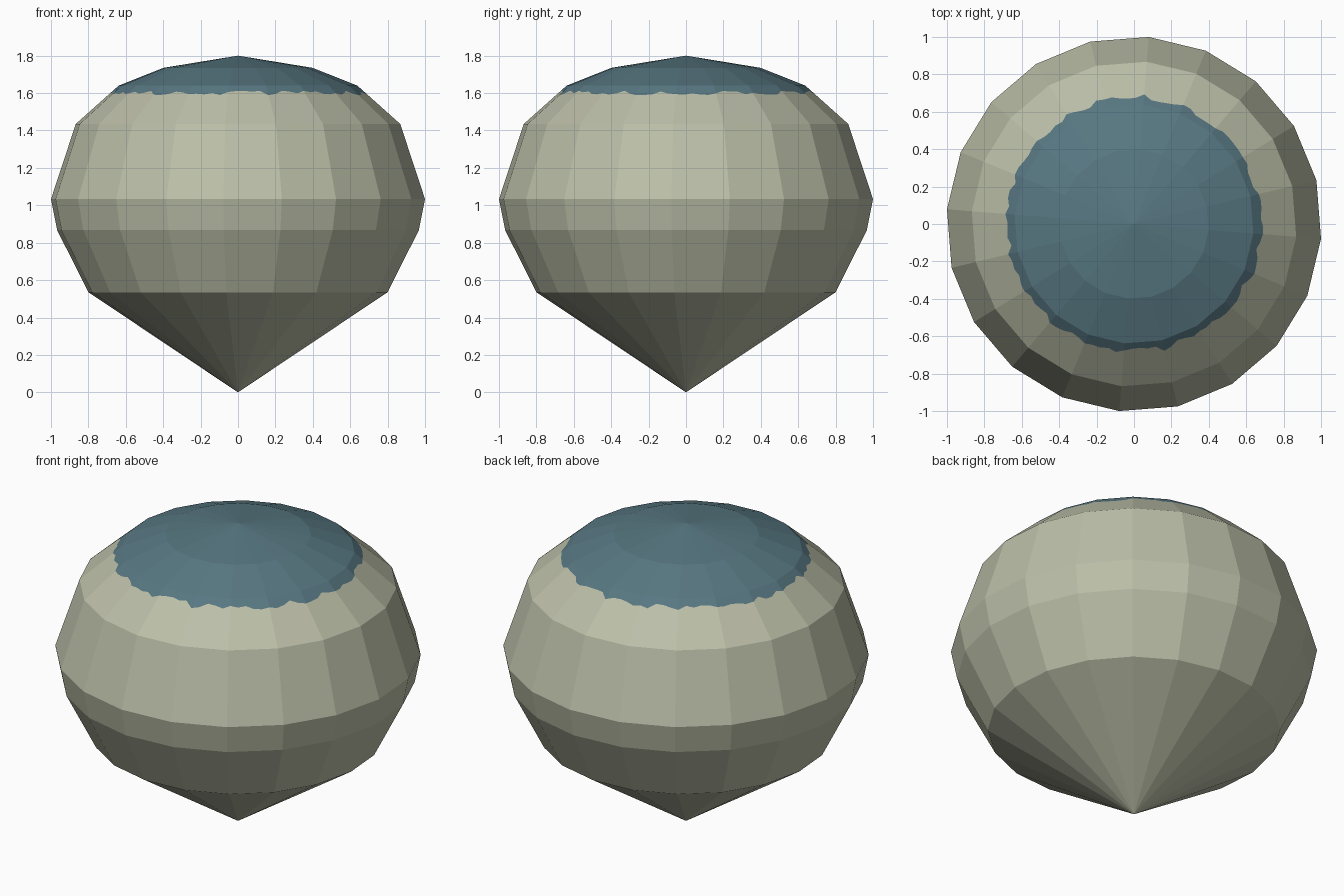
import bpy, bmesh, math, random

if "Cube" in bpy.data.objects:
    bpy.data.objects.remove(bpy.data.objects["Cube"])

random.seed(4)
SIDES = 20
OFFSET = math.radians(-4.5)
STEPS = 5          # wavy points per side on the colour boundary


def material(name, rgb):
    m = bpy.data.materials.new(name)
    m.diffuse_color = (*rgb, 1)
    m.use_nodes = True
    m.node_tree.nodes["Principled BSDF"].inputs["Base Color"].default_value = m.diffuse_color
    return m


def ring(bm, r, z):
    return [bm.verts.new((r * math.cos(OFFSET + math.tau * i / SIDES),
                          r * math.sin(OFFSET + math.tau * i / SIDES), z))
            for i in range(SIDES)]


def bridge(bm, a, b):
    for i in range(SIDES):
        j = (i + 1) % SIDES
        bm.faces.new((a[i], a[j], b[j], b[i]))


def finish(bm, name, mat):
    bm.normal_update()
    me = bpy.data.meshes.new(name)
    bm.to_mesh(me)
    bm.free()
    me.materials.append(mat)
    ob = bpy.data.objects.new(name, me)
    bpy.context.collection.objects.link(ob)


LOW, HIGH = (0.87, 1.435), (0.64, 1.64)   # shoulder band split by the colour line
ts = [0.81 + random.uniform(-0.06, 0.06) for _ in range(SIDES * STEPS)]


def boundary(bm):
    # ragged colour line lying in the flat shoulder facets
    pts = []
    for k, t in enumerate(ts):
        i, f = divmod(k, STEPS)
        f /= STEPS
        r = LOW[0] + (HIGH[0] - LOW[0]) * t
        z = LOW[1] + (HIGH[1] - LOW[1]) * t
        a, b = (OFFSET + math.tau * (i + d) / SIDES for d in (0, 1))
        pts.append(bm.verts.new((r * ((1 - f) * math.cos(a) + f * math.cos(b)),
                                 r * ((1 - f) * math.sin(a) + f * math.sin(b)), z)))
    return pts


def segment(pts, i):
    return [pts[(i * STEPS + s) % len(pts)] for s in range(STEPS + 1)]


# pale body: pointed base up to the ragged line
bm = bmesh.new()
tip = bm.verts.new((0, 0, 0))
rings = [ring(bm, r, z) for r, z in
         [(0.802, 0.535), (0.97, 0.867), (1.003, 1.033), LOW]]
for i in range(SIDES):
    bm.faces.new((tip, rings[0][(i + 1) % SIDES], rings[0][i]))
for a, b in zip(rings, rings[1:]):
    bridge(bm, a, b)
line = boundary(bm)
for i in range(SIDES):
    bm.faces.new([rings[-1][i], rings[-1][(i + 1) % SIDES]] + segment(line, i)[::-1])
finish(bm, "body", material("pale stone", (0.50, 0.52, 0.39)))

# blue cap: ragged line up to the shallow peak
bm = bmesh.new()
line = boundary(bm)
shoulder, upper = ring(bm, *HIGH), ring(bm, 0.40, 1.735)
peak = bm.verts.new((0, 0, 1.80))
for i in range(SIDES):
    j = (i + 1) % SIDES
    bm.faces.new(segment(line, i) + [shoulder[j], shoulder[i]])
    bm.faces.new((upper[i], upper[j], peak))
bridge(bm, shoulder, upper)
finish(bm, "top_cap", material("slate blue", (0.096, 0.185, 0.222)))
